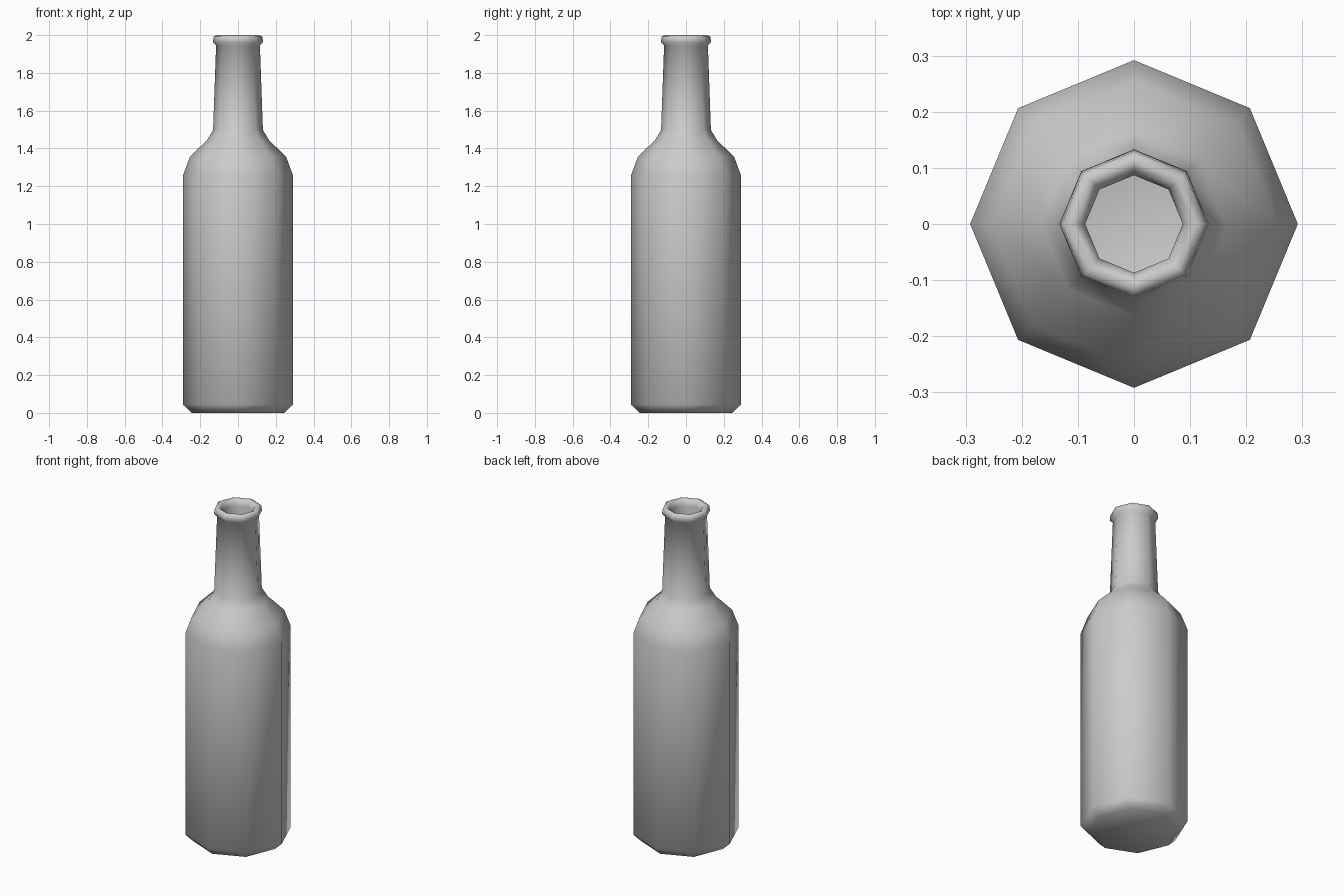
import bpy, bmesh
from math import cos, sin, pi

cube = bpy.data.objects.get("Cube")
if cube:
    bpy.data.objects.remove(cube, do_unlink=True)

SIDES = 8

# Grey glass
glass = bpy.data.materials.new("grey_glass")
glass.use_nodes = True
grey = (0.6, 0.6, 0.6, 1)
glass.diffuse_color = grey
glass.node_tree.nodes["Principled BSDF"].inputs["Base Color"].default_value = grey


def lathe(name, profile, material):
    """Revolve (radius, height) points; both ends close on the axis."""
    bm = bmesh.new()
    start = bm.verts.new((0, 0, profile[0][1]))
    end = bm.verts.new((0, 0, profile[-1][1]))
    rings = []
    for r, z in profile:
        rings.append([bm.verts.new((r * cos(2 * pi * i / SIDES),
                                    r * sin(2 * pi * i / SIDES), z))
                      for i in range(SIDES)])
    for i in range(SIDES):
        j = (i + 1) % SIDES
        for a, b in zip(rings, rings[1:]):
            bm.faces.new((a[i], a[j], b[j], b[i]))
        bm.faces.new((start, rings[0][j], rings[0][i]))
        bm.faces.new((end, rings[-1][i], rings[-1][j]))
    bmesh.ops.recalc_face_normals(bm, faces=bm.faces)
    for f in bm.faces:
        f.smooth = True
    mesh = bpy.data.meshes.new(name)
    bm.to_mesh(mesh)
    bm.free()
    mesh.materials.append(material)
    obj = bpy.data.objects.new(name, mesh)
    bpy.context.collection.objects.link(obj)
    return obj


# Base, body, shoulder and neck
outside = [(0.245, 0), (0.292, 0.045), (0.292, 1.255), (0.255, 1.355),
           (0.165, 1.443), (0.132, 1.497), (0.116, 1.945)]
# Rolled lip around the mouth
lip = [(0.133, 1.962), (0.129, 1.992), (0.112, 2.0), (0.095, 1.99)]
# Hollow inside, down to the floor
inside = [(0.087, 1.96), (0.1, 1.49), (0.23, 1.34), (0.265, 1.25),
          (0.265, 0.06), (0.23, 0.03)]

lathe("bottle", outside + lip + inside, glass)
